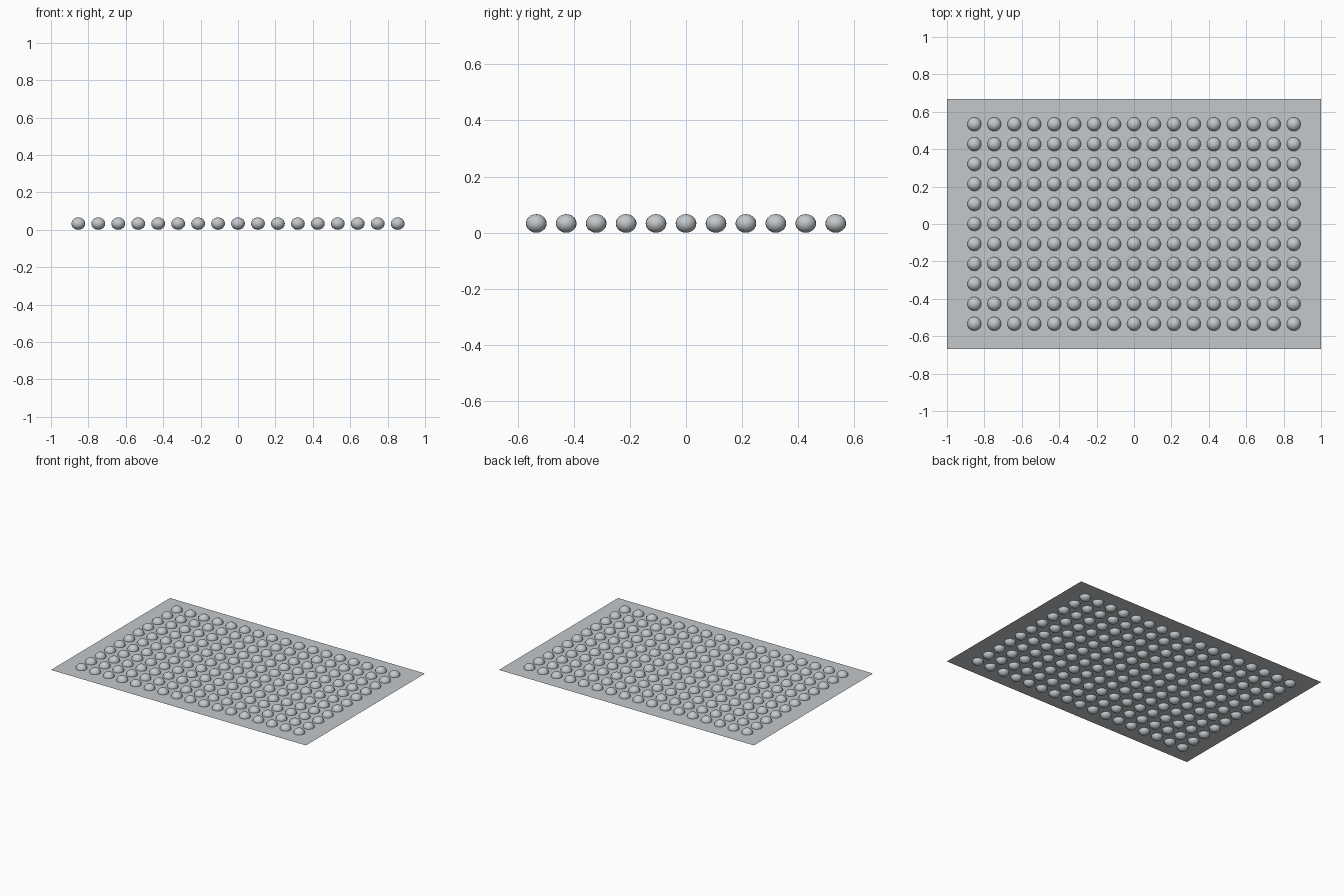
import bpy
import bmesh
from mathutils import Matrix

if "Cube" in bpy.data.objects:
    bpy.data.objects.remove(bpy.data.objects["Cube"])

MID_Z = 0.033      # height of the sheet and of the stud centres
PITCH = 0.1067     # stud spacing
COLS, ROWS = 17, 11


def material(name, rgb):
    mat = bpy.data.materials.new(name)
    mat.diffuse_color = (*rgb, 1)
    mat.use_nodes = True
    mat.node_tree.nodes["Principled BSDF"].inputs["Base Color"].default_value = mat.diffuse_color
    return mat


def add_object(name, bm, mat):
    mesh = bpy.data.meshes.new(name)
    bm.to_mesh(mesh)
    bm.free()
    mesh.materials.append(mat)
    obj = bpy.data.objects.new(name, mesh)
    bpy.context.collection.objects.link(obj)
    return obj


grey = material("light_grey", (0.55, 0.58, 0.60))

# Thin flat sheet, a single surface facing up
bm = bmesh.new()
corners = [(-1, -0.667), (1, -0.667), (1, 0.667), (-1, 0.667)]
bm.faces.new([bm.verts.new((x, y, MID_Z)) for x, y in corners])
add_object("sheet", bm, grey)

# Grid of slightly flattened round studs, half above and half below the sheet
bm = bmesh.new()
for i in range(COLS):
    for j in range(ROWS):
        x = (i - (COLS - 1) / 2) * PITCH
        y = (j - (ROWS - 1) / 2) * PITCH
        place = Matrix.Translation((x, y, MID_Z)) @ Matrix.Diagonal((0.037, 0.037, MID_Z, 1))
        bmesh.ops.create_uvsphere(bm, u_segments=20, v_segments=10, radius=1, matrix=place)
for face in bm.faces:
    face.smooth = True
add_object("studs", bm, grey)
